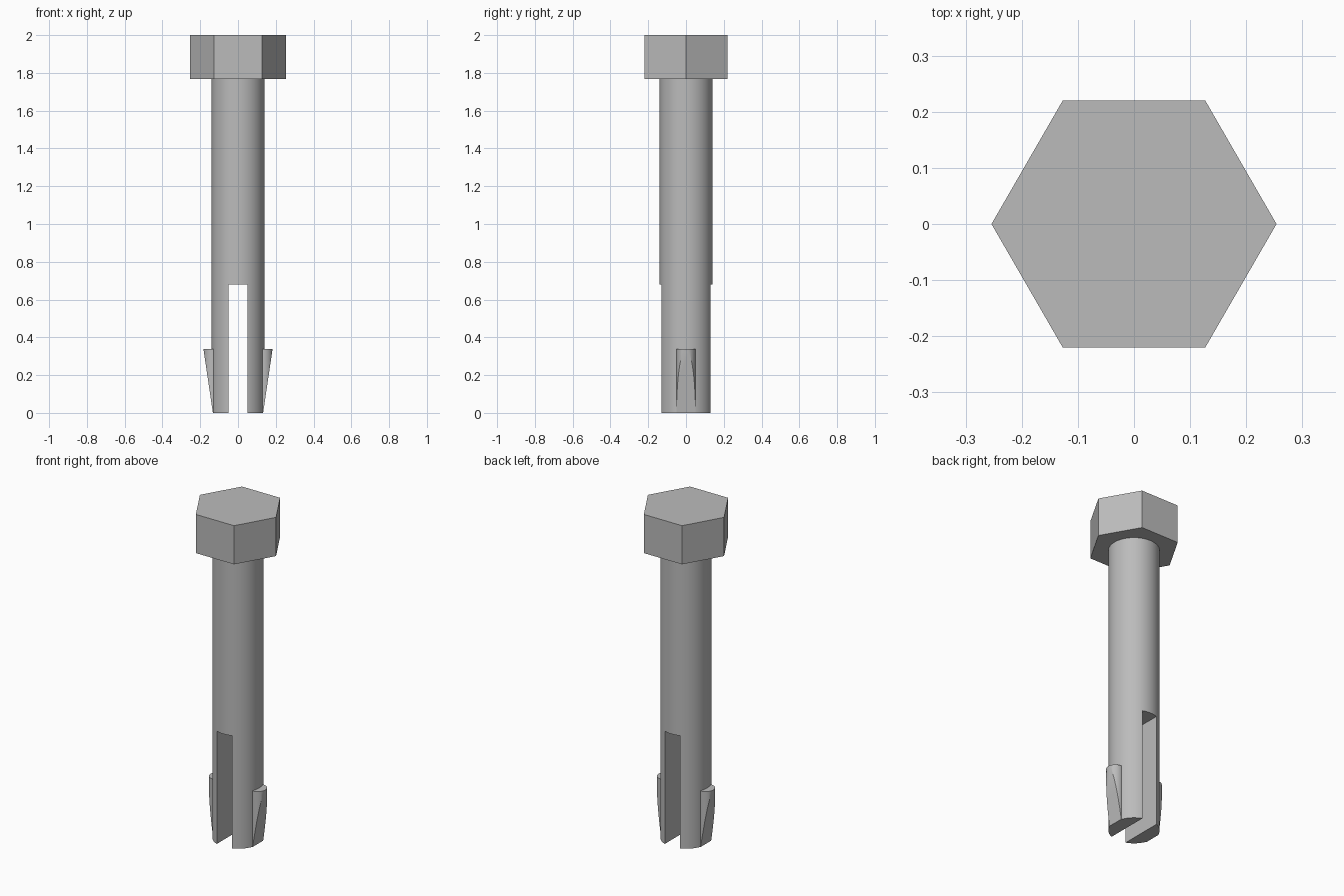
import bpy
import bmesh
import math

cube = bpy.data.objects.get("Cube")
if cube:
    bpy.data.objects.remove(cube, do_unlink=True)

# Single grey plastic
grey = bpy.data.materials.new("grey_plastic")
grey.use_nodes = True
colour = (0.5, 0.5, 0.5, 1)
grey.diffuse_color = colour
grey.node_tree.nodes["Principled BSDF"].inputs["Base Color"].default_value = colour

SHAFT_R, SLOT_HALF, SLOT_TOP = 0.14, 0.05, 0.68
HEAD_R, HEAD_BOTTOM, TOP = 0.254, 1.767, 2.0
BARB_R, BARB_X, BARB_TOP = 0.05, 0.133, 0.338


def prism(name, outline, direction):
    """Extrude a flat outline along a direction into a closed solid."""
    bm = bmesh.new()
    face = bm.faces.new([bm.verts.new(p) for p in outline])
    new = bmesh.ops.extrude_face_region(bm, geom=[face])["geom"]
    verts = [v for v in new if isinstance(v, bmesh.types.BMVert)]
    bmesh.ops.translate(bm, verts=verts, vec=direction)
    bmesh.ops.recalc_face_normals(bm, faces=bm.faces)
    mesh = bpy.data.meshes.new(name)
    bm.to_mesh(mesh)
    bm.free()
    mesh.materials.append(grey)
    obj = bpy.data.objects.new(name, mesh)
    bpy.context.collection.objects.link(obj)
    return obj


def column(name, sides, radius, x, z0, z1):
    turns = [2 * math.pi * i / sides for i in range(sides)]
    ring = [(x + radius * math.cos(a), radius * math.sin(a), z0) for a in turns]
    return prism(name, ring, (0, 0, z1 - z0))


def combine(target, tool, operation):
    mod = target.modifiers.new(operation, "BOOLEAN")
    mod.operation, mod.solver, mod.object = operation, "EXACT", tool
    bpy.context.view_layer.objects.active = target
    bpy.ops.object.modifier_apply(modifier=mod.name)
    bpy.data.objects.remove(tool, do_unlink=True)


# Hexagonal head
head = column("hex_head", 6, HEAD_R, 0, HEAD_BOTTOM, TOP)

# Round shaft, set a little into the head
shaft = column("split_shaft", 96, SHAFT_R, 0, 0, HEAD_BOTTOM + 0.05)

# Snap barbs: round pegs on the legs, sliced by sloping planes
slope = BARB_R / BARB_TOP
low, high = -0.05, BARB_TOP + 0.05
for side in (-1, 1):
    combine(shaft, column("barb", 64, BARB_R, side * BARB_X, 0, BARB_TOP), "UNION")
for side in (-1, 1):
    wedge = [(BARB_X + slope * low, low), (0.4, low),
             (0.4, high), (BARB_X + slope * high, high)]
    outline = [(side * x, -0.3, z) for x, z in wedge]
    combine(shaft, prism("barb_slope_cutter", outline, (0, 0.6, 0)), "DIFFERENCE")

# Slot that splits the shaft into two legs
slot = [(x, -0.3, z) for x, z in ((-SLOT_HALF, -0.1), (SLOT_HALF, -0.1),
                                  (SLOT_HALF, SLOT_TOP), (-SLOT_HALF, SLOT_TOP))]
combine(shaft, prism("slot_cutter", slot, (0, 0.6, 0)), "DIFFERENCE")

# Smooth round surfaces, keep edges crisp
bpy.ops.object.select_all(action="DESELECT")
for obj in (head, shaft):
    obj.select_set(True)
bpy.context.view_layer.objects.active = shaft
bpy.ops.object.shade_smooth_by_angle(angle=math.radians(30))
